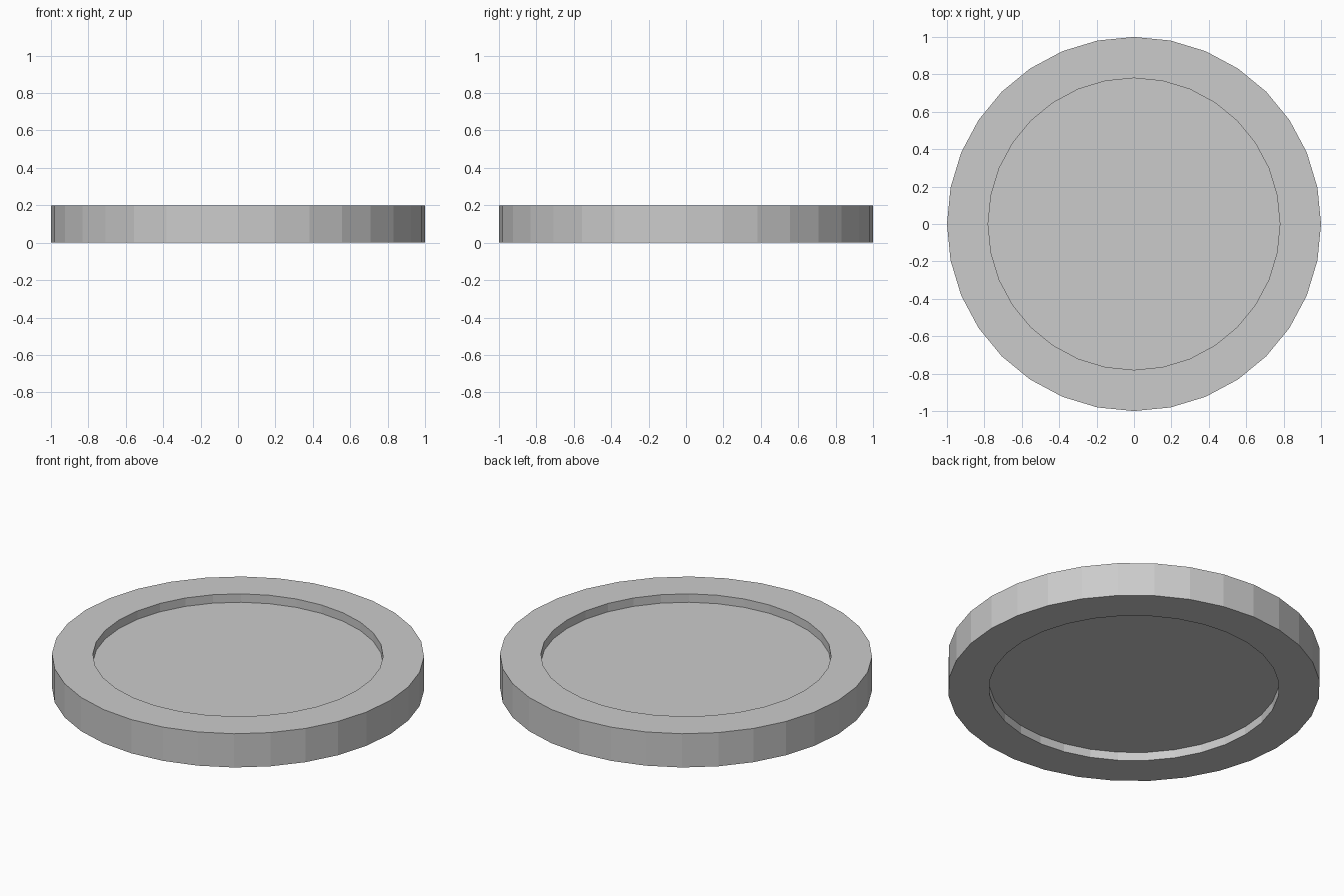
import bpy, bmesh
from math import cos, sin, tau

if "Cube" in bpy.data.objects:
    bpy.data.objects.remove(bpy.data.objects["Cube"])

SIDES = 32
# (radius, height) from the centre of the underside to the centre of the top
PROFILE = [(0.78, 0.05), (0.78, 0.0), (1.0, 0.0), (1.0, 0.2), (0.78, 0.2), (0.78, 0.15)]

# Round disc with a shallow recess on both faces
bm = bmesh.new()
rings = [[bm.verts.new((r * cos(tau * i / SIDES), r * sin(tau * i / SIDES), z))
          for i in range(SIDES)] for r, z in PROFILE]
for lower, upper in zip(rings, rings[1:]):
    for i in range(SIDES):
        j = (i + 1) % SIDES
        bm.faces.new((lower[i], lower[j], upper[j], upper[i]))

# Recess floors
bm.faces.new(rings[0][::-1])
bm.faces.new(rings[-1])
bmesh.ops.recalc_face_normals(bm, faces=bm.faces)

mesh = bpy.data.meshes.new("recessed_disc")
bm.to_mesh(mesh)
bm.free()
bpy.context.collection.objects.link(bpy.data.objects.new("recessed_disc", mesh))
